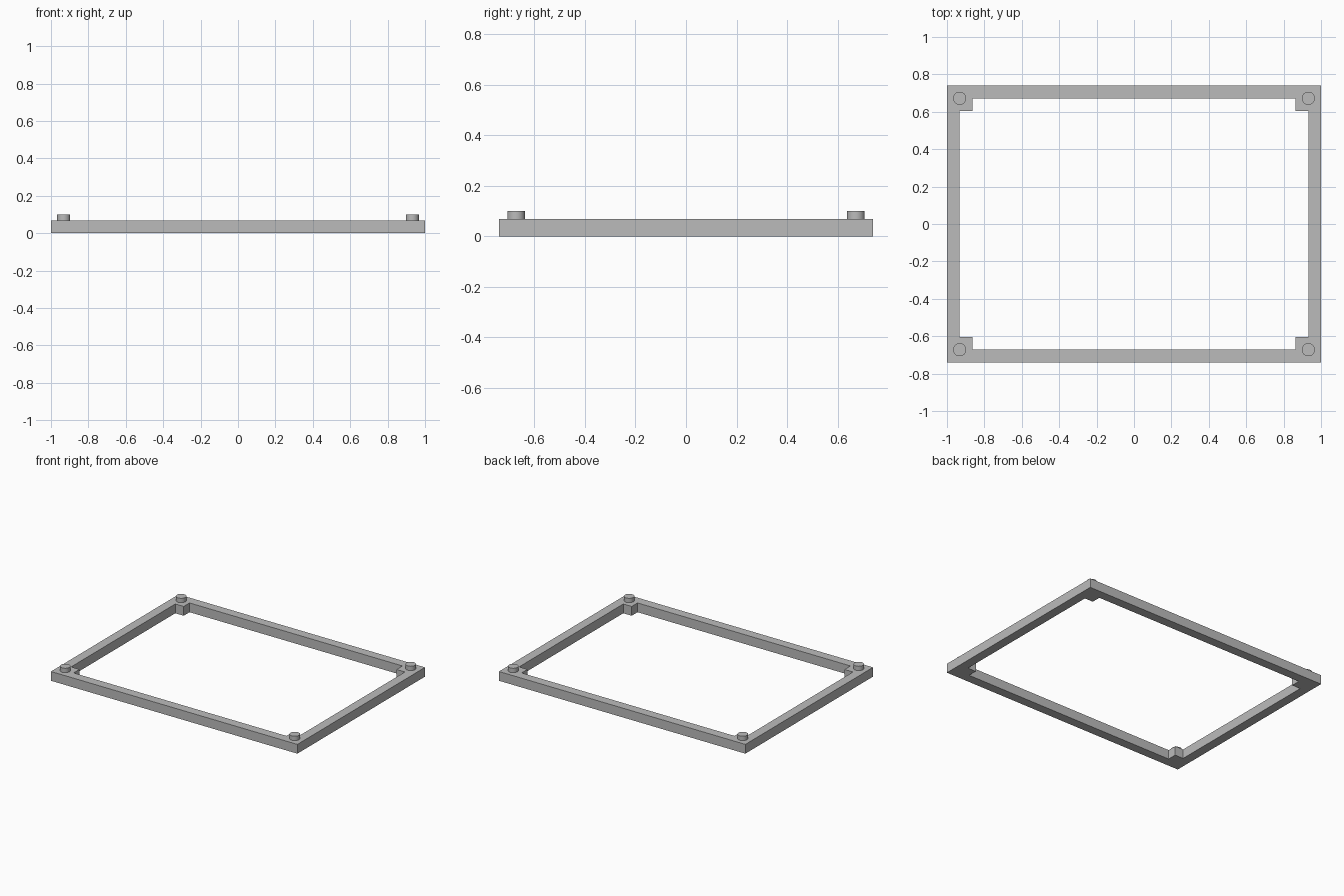
import bpy
import bmesh

if "Cube" in bpy.data.objects:
    bpy.data.objects.remove(bpy.data.objects["Cube"], do_unlink=True)

HALF_X, HALF_Y = 1.0, 0.74
WALL = 0.068
BLOCK = 2 * WALL
HEIGHT, PEG_TOP = 0.068, 0.1
PEG_RADIUS = 0.035

# Single plain grey
grey = bpy.data.materials.new("plain grey")
grey.use_nodes = True
colour = (0.5, 0.5, 0.5, 1)
grey.diffuse_color = colour
grey.node_tree.nodes["Principled BSDF"].inputs["Base Color"].default_value = colour


def add_object(name, bm):
    bmesh.ops.recalc_face_normals(bm, faces=bm.faces)
    mesh = bpy.data.meshes.new(name)
    bm.to_mesh(mesh)
    bm.free()
    mesh.materials.append(grey)
    obj = bpy.data.objects.new(name, mesh)
    bpy.context.collection.objects.link(obj)
    return obj


# Frame: outer and inner outlines share a corner rule, filled and extruded
outer = [(sx * HALF_X, sy * HALF_Y) for sx, sy in ((1, 1), (-1, 1), (-1, -1), (1, -1))]
inner = []
for sx, sy in ((1, 1), (-1, 1), (-1, -1), (1, -1)):
    step = [(HALF_X - WALL, HALF_Y - BLOCK),
            (HALF_X - BLOCK, HALF_Y - BLOCK),
            (HALF_X - BLOCK, HALF_Y - WALL)]
    if sx * sy < 0:
        step.reverse()
    inner += [(sx * x, sy * y) for x, y in step]

bm = bmesh.new()
edges = []
for outline in (outer, inner):
    verts = [bm.verts.new((x, y, 0)) for x, y in outline]
    edges += [bm.edges.new((verts[i - 1], v)) for i, v in enumerate(verts)]
bmesh.ops.triangle_fill(bm, edges=edges, use_beauty=True)
bmesh.ops.dissolve_limit(bm, angle_limit=0.01, verts=bm.verts, edges=bm.edges)
extruded = bmesh.ops.extrude_face_region(bm, geom=bm.faces[:], use_keep_orig=True)
top = [g for g in extruded["geom"] if isinstance(g, bmesh.types.BMVert)]
bmesh.ops.translate(bm, verts=top, vec=(0, 0, HEIGHT))
add_object("frame", bm)

# Round locating pegs centred on the corner blocks
for side, sx in (("left", 1), ("right", -1)):
    for end, sy in (("front", -1), ("back", 1)):
        bm = bmesh.new()
        bmesh.ops.create_cone(bm, cap_ends=True, segments=48, radius1=PEG_RADIUS,
                              radius2=PEG_RADIUS, depth=PEG_TOP - HEIGHT)
        peg = add_object(f"{end}_{side}_peg", bm)
        peg.location = (sx * (HALF_X - WALL), sy * (HALF_Y - WALL), (HEIGHT + PEG_TOP) / 2)
        bpy.ops.object.select_all(action="DESELECT")
        peg.select_set(True)
        bpy.context.view_layer.objects.active = peg
        bpy.ops.object.shade_smooth_by_angle()
